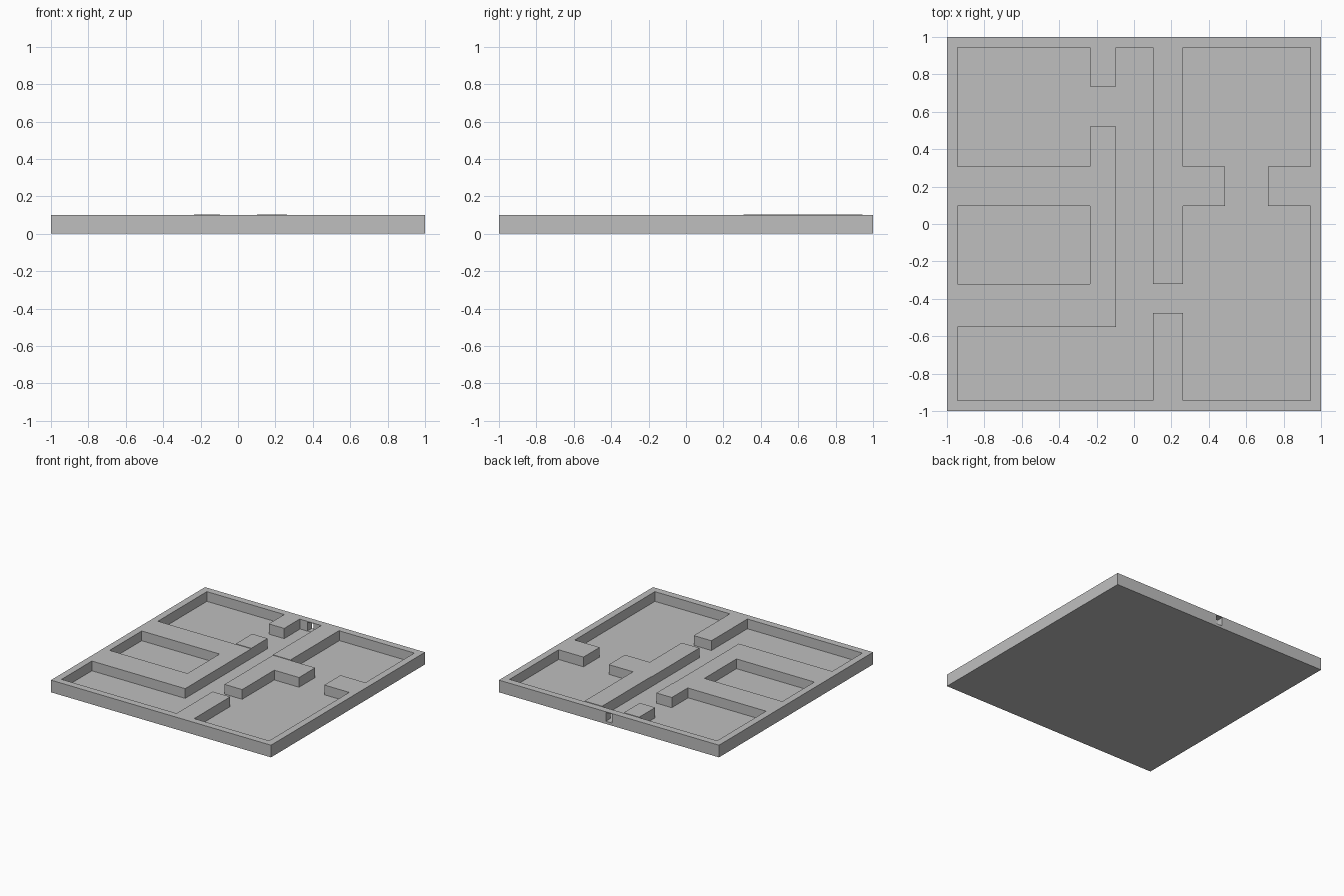
import bpy
import bmesh

default_cube = bpy.data.objects.get("Cube")
if default_cube:
    bpy.data.objects.remove(default_cube, do_unlink=True)

TOP = 0.1       # height of the walls
FLOOR = 0.02    # thickness of the floor slab
INNER = 0.943   # inside face of the outer walls
STEP = 0.004    # extra height of the raised wall caps

plaster = bpy.data.materials.new("light grey plaster")
plaster.use_nodes = True
plaster.diffuse_color = (0.52, 0.52, 0.52, 1)
plaster.node_tree.nodes["Principled BSDF"].inputs["Base Color"].default_value = (0.52, 0.52, 0.52, 1)


def prism(name, outline, z0, z1):
    """Extrude a flat outline from z0 up to z1."""
    bm = bmesh.new()
    face = bm.faces.new([bm.verts.new((x, y, z0)) for x, y in outline])
    grown = bmesh.ops.extrude_face_region(bm, geom=[face])["geom"]
    for v in grown:
        if isinstance(v, bmesh.types.BMVert):
            v.co.z = z1
    bmesh.ops.recalc_face_normals(bm, faces=bm.faces)
    mesh = bpy.data.meshes.new(name)
    bm.to_mesh(mesh)
    bm.free()
    mesh.materials.append(plaster)
    obj = bpy.data.objects.new(name, mesh)
    bpy.context.collection.objects.link(obj)
    return obj


def rect(x0, x1, y0, y1):
    return [(x0, y0), (x1, y0), (x1, y1), (x0, y1)]


def cut(target, cutter):
    mod = target.modifiers.new(cutter.name, 'BOOLEAN')
    mod.operation = 'DIFFERENCE'
    mod.solver = 'EXACT'
    mod.object = cutter
    cutter.hide_render = True
    cutter.hide_set(True)
    cutter.display_type = 'WIRE'


# Wall lines shared by the rooms
L0, L1 = -0.235, -0.095    # left corridor wall
R0, R1 = 0.102, 0.262      # right corridor wall
C0, C1 = 0.097, 0.307      # cross walls
W = INNER

# Connected rooms and corridor, traced clockwise from the back left corner
open_plan = [
    (-W, W), (L0, W), (L0, 0.735), (L1, 0.735), (L1, W),
    (R0, W), (R0, -0.32), (R1, -0.32), (R1, C0), (0.487, C0), (0.487, C1), (R1, C1),
    (R1, W), (W, W), (W, C1), (0.717, C1), (0.717, C0), (W, C0),
    (W, -W), (R1, -W), (R1, -0.475), (R0, -0.475), (R0, -W),
    (-W, -W), (-W, -0.55), (L1, -0.55), (L1, 0.52), (L0, 0.52), (L0, C1), (-W, C1),
]

# House block with the rooms and the doorway hollowed out
house = prism("floor_and_walls", rect(-1, 1, -1, 1), 0, TOP)
cut(house, prism("open_rooms_cutter", open_plan, FLOOR, TOP + 0.1))
cut(house, prism("closed_room_cutter", rect(-W, L0, -0.32, C0), FLOOR, TOP + 0.1))
cut(house, prism("back_doorway_cutter", rect(-0.028, 0.028, W - 0.02, 1.1), FLOOR + 0.002, TOP - 0.006))

# Slightly raised caps on the back stretches of the corridor walls
prism("left_wall_back_cap", rect(L0, L1, 0.735, W), TOP, TOP + STEP)
prism("left_wall_front_cap", rect(L0, L1, C1, 0.52), TOP, TOP + STEP)
prism("right_wall_cap", rect(R0, R1, C1, W), TOP, TOP + STEP)
